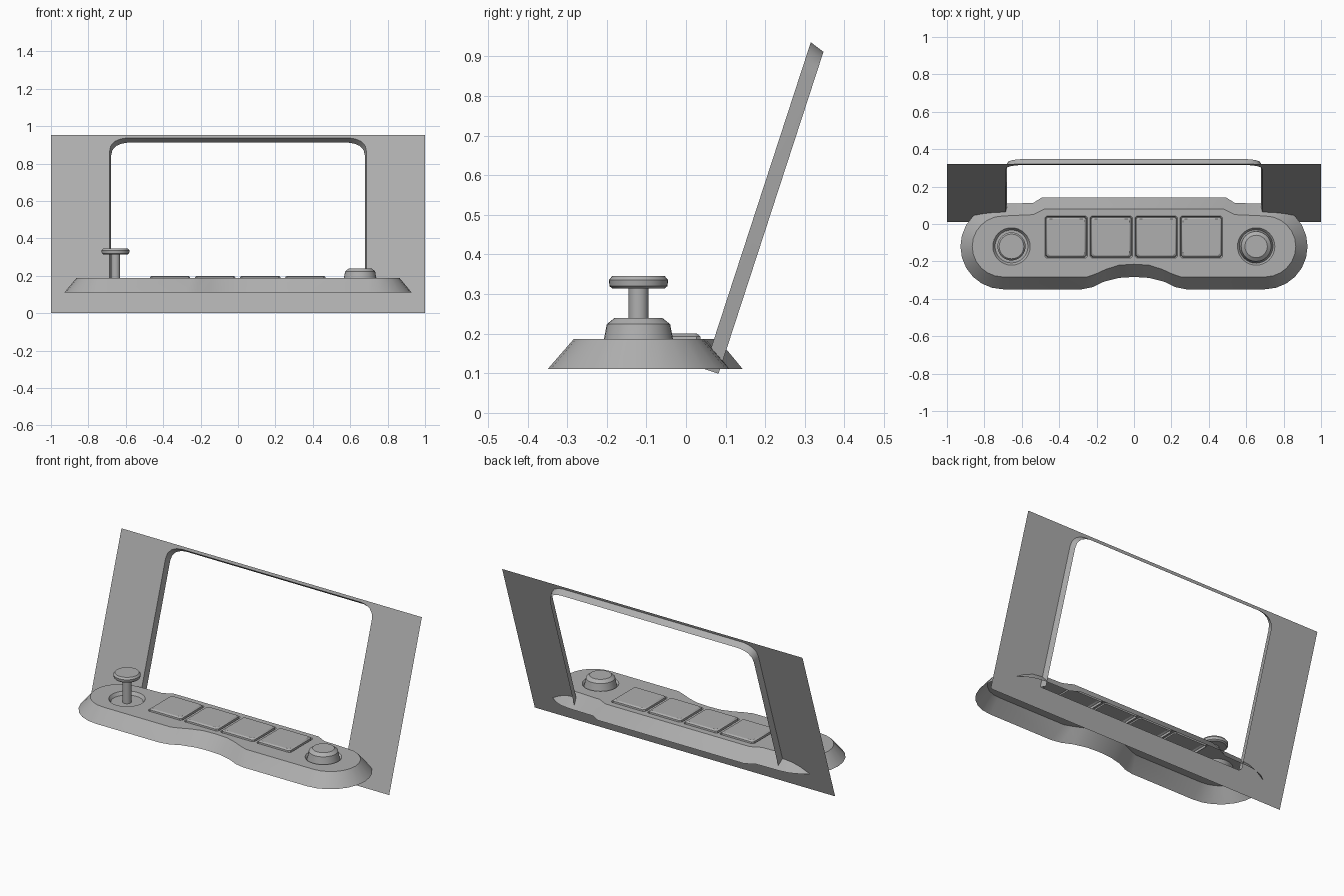
import bpy, bmesh, math
from mathutils import Vector

cube = bpy.data.objects.get("Cube")
if cube:
    bpy.data.objects.remove(cube, do_unlink=True)

grey = bpy.data.materials.new("mid grey")
grey.use_nodes = True
grey.diffuse_color = (0.43, 0.43, 0.43, 1)
grey.node_tree.nodes["Principled BSDF"].inputs["Base Color"].default_value = grey.diffuse_color

DECK = 0.187   # height of the console top
FOOT = 0.111   # height of the skirt's lower edge


def finish(name, bm, facing):
    """Turn a bmesh into a shaded object with consistent normals."""
    bmesh.ops.remove_doubles(bm, verts=bm.verts, dist=1e-5)
    bmesh.ops.recalc_face_normals(bm, faces=bm.faces)
    bm.normal_update()
    total = sum((f.normal * f.calc_area() for f in bm.faces), Vector())
    if total.dot(Vector(facing)) < 0:
        bmesh.ops.reverse_faces(bm, faces=bm.faces)
    mesh = bpy.data.meshes.new(name)
    bm.to_mesh(mesh)
    bm.free()
    mesh.materials.append(grey)
    obj = bpy.data.objects.new(name, mesh)
    bpy.context.collection.objects.link(obj)
    bpy.ops.object.select_all(action='DESELECT')
    obj.select_set(True)
    bpy.context.view_layer.objects.active = obj
    bpy.ops.object.shade_smooth_by_angle(angle=math.radians(30))


def loft(bm, loops, closed=True, cap=False):
    """Bridge point loops of equal length with quads."""
    rings = [[bm.verts.new(p) for p in loop] for loop in loops]
    n = len(rings[0])
    for a, b in zip(rings, rings[1:]):
        for i in range(n if closed else n - 1):
            j = (i + 1) % n
            bm.faces.new((a[i], a[j], b[j], b[i]))
    if cap:
        bm.faces.new(rings[-1])


def sheet(bm, loops, normal):
    """Fill a flat outline that has holes in it."""
    edges = []
    for loop in loops:
        vs = [bm.verts.new(p) for p in loop]
        edges += [bm.edges.new((vs[i - 1], vs[i])) for i in range(len(vs))]
    bmesh.ops.triangle_fill(bm, use_beauty=True, use_dissolve=False,
                            edges=edges, normal=normal)


def circle(x, y, r, z, n=32):
    return [(x + r * math.cos(math.tau * i / n), y + r * math.sin(math.tau * i / n), z)
            for i in range(n)]


def rounded(x, y, hx, hy, z, cut=0.01):
    """Rectangle with clipped corners."""
    pts = []
    for sx, sy in ((1, 1), (-1, 1), (-1, -1), (1, -1)):
        pair = [(x + sx * hx, y + sy * (hy - cut), z), (x + sx * (hx - cut), y + sy * hy, z)]
        pts += pair if sx * sy > 0 else pair[::-1]
    return pts


def outline(front, rx, ry, back, z):
    """Symmetric console outline: front scoop, round ends, stepped back."""
    half = list(front)
    for i in range(13):
        a = math.radians(-90 + 15 * i)
        half.append((0.70 + rx * math.cos(a), -0.12 + ry * math.sin(a)))
    half += back
    left = [(-x, y) for x, y in reversed(half) if x > 0]
    return [(x, y, z) for x, y in half + left]


# Console shell: open underneath, with sloping skirt
lower = outline([(0, -.283), (.08, -.288), (.16, -.308), (.22, -.337), (.28, -.349)],
                .228, .229, [(.54, .112), (.49, .143)], FOOT)
upper = outline([(0, -.215), (.08, -.22), (.15, -.242), (.20, -.265), (.25, -.283)],
                .165, .163, [(.54, .05), (.48, .08)], DECK)
BUTTONS = [(-.363 + .241 * i, -.07) for i in range(4)]
STICK, KNOB = (-.655, -.12), (.653, -.12)
holes = [rounded(x, y, .114, .113, DECK) for x, y in BUTTONS]
holes += [circle(*c, .10, DECK) for c in (STICK, KNOB)]
bm = bmesh.new()
loft(bm, [lower, upper])
sheet(bm, [upper] + holes, (0, 0, 1))
finish("console_shell", bm, (0, 0, 1))

# Four square buttons in shallow grooves
for i, (x, y) in enumerate(BUTTONS):
    bm = bmesh.new()
    loft(bm, [rounded(x, y, .114 - d, .113 - d, z) for d, z in
              ((0, DECK), (.005, .18), (.007, .193), (.015, .2))], cap=True)
    finish(f"button_{i + 1}", bm, (0, 0, 1))

# Turned controls: radius and height profiles
PROFILES = {
    "joystick": (STICK, [(.10, DECK), (.088, .168), (.025, .168), (.025, .314),
                         (.066, .314), (.073, .32), (.075, .335), (.066, .346)]),
    "knob": (KNOB, [(.10, DECK), (.09, .175), (.087, DECK), (.08, .224), (.06, .24)]),
}
for name, (centre, profile) in PROFILES.items():
    bm = bmesh.new()
    loft(bm, [circle(*centre, r, z) for r, z in profile], cap=True)
    finish(name, bm, (0, 0, 1))


# Leaning face panel with a wide opening
def lean(x, z, depth=0.0):
    return (x, .01 + .326 * z + .036 * depth, z - .012 * depth)


corner = [(.687, FOOT), (.687, .865), (.68, .895), (.66, .918), (.63, .931), (.6, .936)]
arch = corner + [(-x, z) for x, z in reversed(corner)]
bm = bmesh.new()
sheet(bm, [[lean(x, z) for x, z in ((-1, 0), (1, 0), (1, .952), (-1, .952))],
           [lean(x, z) for x, z in arch]], (0, -.95, .31))
finish("face_panel", bm, (0, -1, 0))

# Tapered return lip behind the opening
bm = bmesh.new()
loft(bm, [[lean(x, z) for x, z in arch],
          [lean(x * .988, FOOT + (z - FOOT) * .985, 1) for x, z in arch]], closed=False)
finish("opening_lip", bm, (0, -1, 0))
